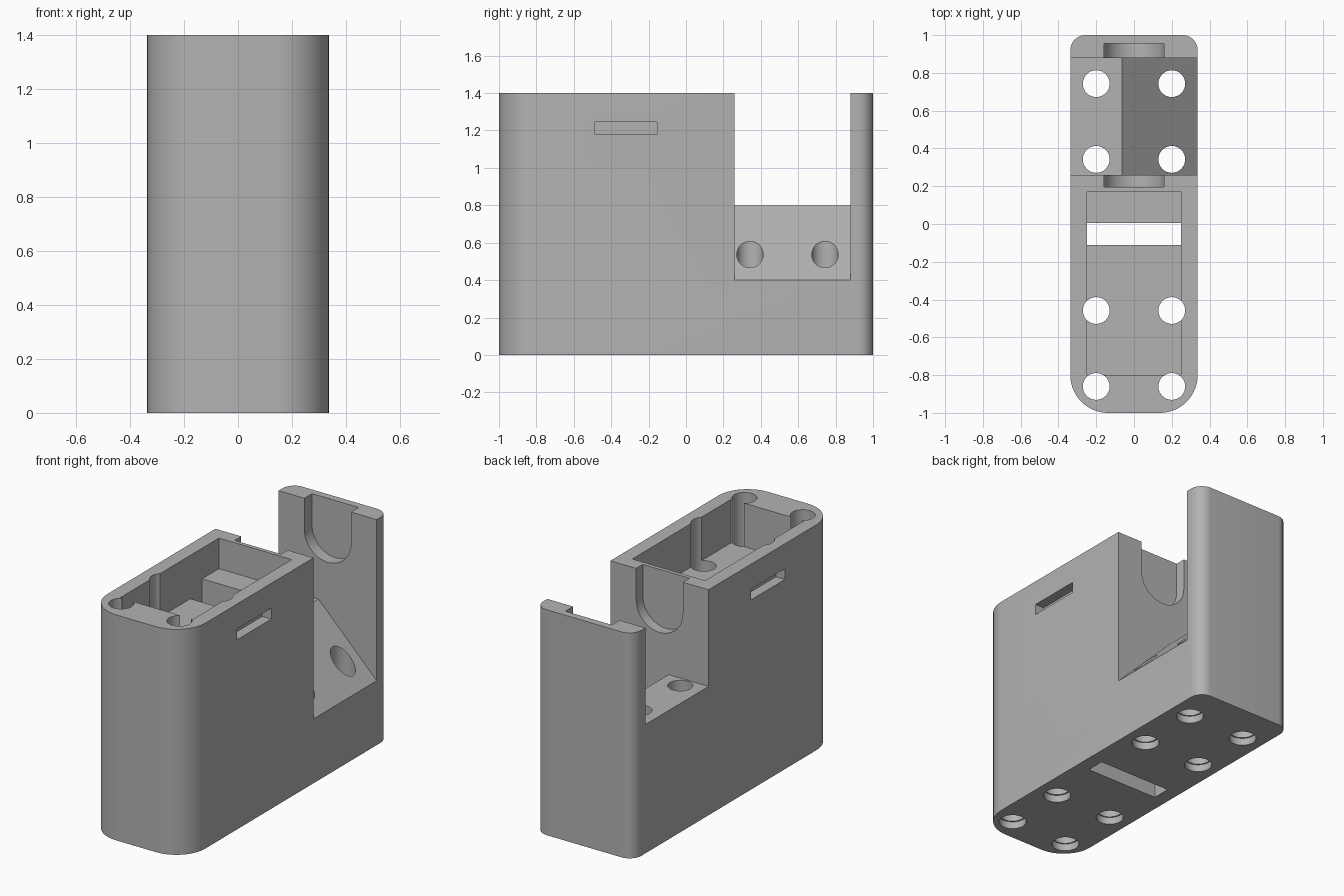
import bpy, bmesh, math
from mathutils import Matrix

if "Cube" in bpy.data.objects:
    bpy.data.objects.remove(bpy.data.objects["Cube"])

TOP = 1.4
grey = bpy.data.materials.new("plain grey")
grey.diffuse_color = (0.45, 0.45, 0.45, 1)
grey.use_nodes = True
grey.node_tree.nodes["Principled BSDF"].inputs["Base Color"].default_value = grey.diffuse_color


def prism(name, outline, start, end, axis="z"):
    """Extrude a 2D outline: (x, y) along z, or (x, z) along y."""
    bm = bmesh.new()
    if axis == "z":
        verts = [bm.verts.new((a, b, start)) for a, b in outline]
        move = (0, 0, end - start)
    else:
        verts = [bm.verts.new((a, start, b)) for a, b in outline]
        move = (0, end - start, 0)
    face = bm.faces.new(verts)
    ext = bmesh.ops.extrude_face_region(bm, geom=[face])
    bmesh.ops.translate(bm, vec=move, verts=[v for v in ext["geom"] if isinstance(v, bmesh.types.BMVert)])
    bmesh.ops.recalc_face_normals(bm, faces=bm.faces)
    mesh = bpy.data.meshes.new(name)
    bm.to_mesh(mesh)
    bm.free()
    obj = bpy.data.objects.new(name, mesh)
    bpy.context.collection.objects.link(obj)
    return obj


def arc(cx, cy, r, a0, a1, n):
    return [(cx + r * math.cos(math.radians(a0 + (a1 - a0) * i / n)),
             cy + r * math.sin(math.radians(a0 + (a1 - a0) * i / n))) for i in range(n + 1)]


def rect(x0, x1, y0, y1):
    return [(x0, y0), (x1, y0), (x1, y1), (x0, y1)]


# Rounded block: wide radius at the front, small radius at the back
W, RF, RB = 0.337, 0.2, 0.08
outline = (arc(-W + RF, -1 + RF, RF, 180, 270, 14) + arc(W - RF, -1 + RF, RF, 270, 360, 14)
           + arc(W - RB, 1 - RB, RB, 0, 90, 10) + arc(-W + RB, 1 - RB, RB, 90, 180, 10))
body = prism("holder_body", outline, 0, TOP)
body.data.materials.append(grey)


def cut(cutter):
    cutter.hide_render = True
    mod = body.modifiers.new("cut", "BOOLEAN")
    mod.operation = "DIFFERENCE"
    mod.solver = "EXACT"
    mod.object = cutter
    bpy.context.view_layer.objects.active = body
    bpy.ops.object.modifier_apply(modifier=mod.name)
    bpy.data.objects.remove(cutter)


# Rear bay with a flat shelf that falls away as a 45 degree chute
cut(prism("bay_cutter", [(-0.5, 0.8), (-0.063, 0.8), (0.537, 0.2), (0.537, 1.6), (-0.5, 1.6)], 0.26, 0.88, "y"))

# U-shaped seats in both bay walls
seat = [(0.16, 1.6), (-0.16, 1.6)] + arc(0, 1.205, 0.16, 180, 360, 24)
cut(prism("seat_cutter", seat, 0.195, 0.3, "y"))
cut(prism("seat_cutter", seat, 0.84, 0.955, "y"))

# Front compartment, its raised rear ledge, and the slit through the base
cut(prism("ledge_cutter", rect(-0.25, 0.25, -0.1, 0.17), 1.21, 1.6))
cut(prism("compartment_cutter", rect(-0.25, 0.25, -0.8, 0.005), 1.13, 1.6))
cut(prism("slit_cutter", rect(-0.25, 0.25, -0.11, 0.005), -0.2, 1.3))

# Shallow slots on both sides
for s in (-1, 1):
    x0, x1 = sorted((s * 0.275, s * 0.5))
    cut(prism("side_slot_cutter", rect(x0, x1, -0.49, -0.155), 1.178, 1.245))

# Vertical bolt holes with a slight counterbore underneath
for x in (-0.2, 0.2):
    for y in (-0.86, -0.458, 0.342, 0.743):
        cut(prism("hole_cutter", arc(x, y, 0.071, 0, 348.75, 31), -0.2, 1.6))
        cut(prism("counterbore_cutter", arc(x, y, 0.079, 0, 348.75, 31), -0.2, 0.045))

body.select_set(True)
bpy.context.view_layer.objects.active = body
bpy.ops.object.shade_smooth_by_angle(angle=math.radians(30))
